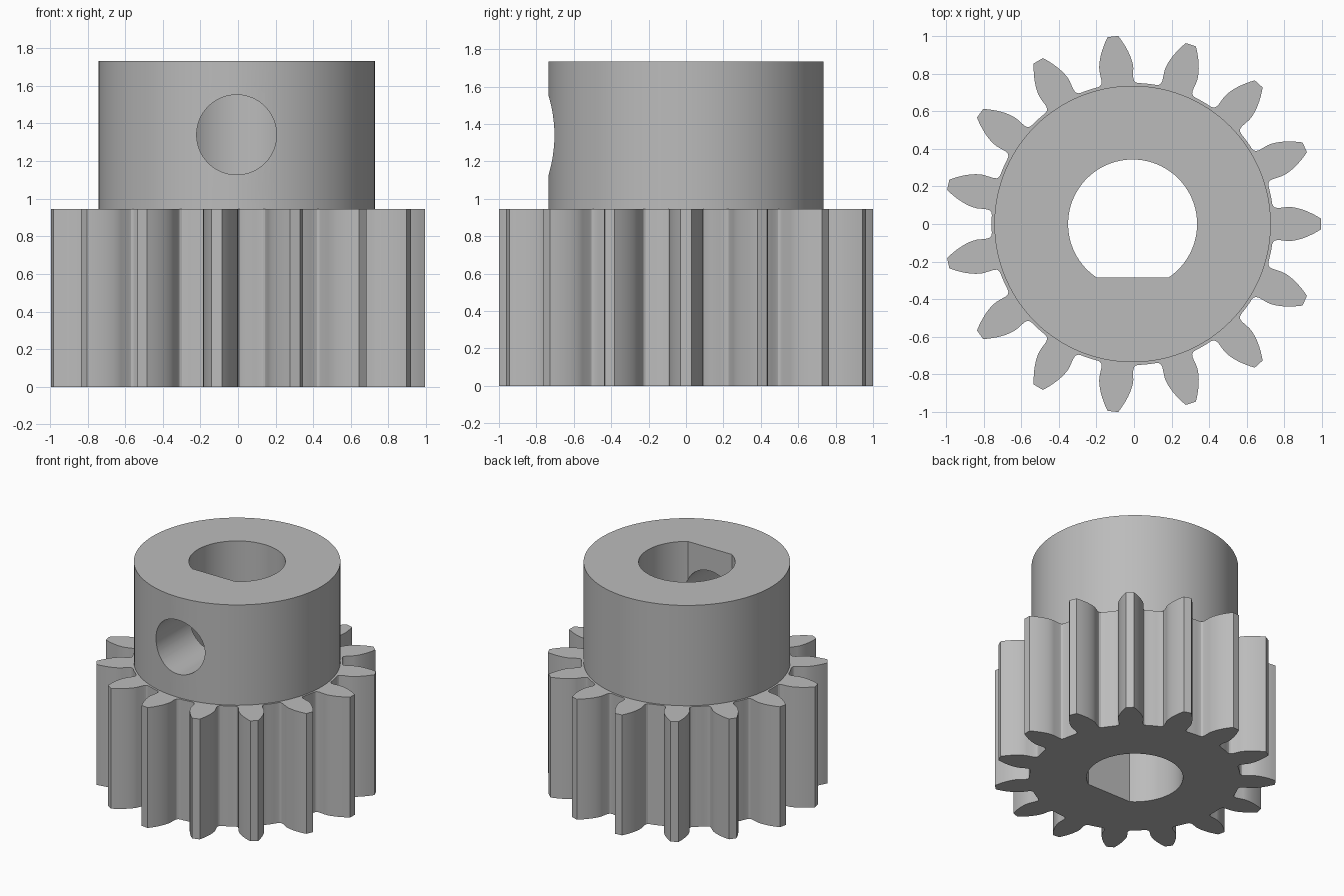
import bpy
import bmesh
from math import acos, asin, cos, pi, sin, tan, radians
from mathutils import Matrix

cube = bpy.data.objects.get("Cube")
if cube:
    bpy.data.objects.remove(cube, do_unlink=True)

CX = -0.0075                      # axis of the gear
TEETH = 15
TIP_R, BASE_R, ROOT_R = 1.0026, 0.8316, 0.75
BASE_HALF_ANGLE = 0.109           # half thickness of a tooth at the base circle
GEAR_TOP, HUB_TOP, HUB_R = 0.945, 1.733, 0.735
BORE_R, FLAT_Y = 0.343, -0.285
SCREW_R, SCREW_Z = 0.2125, 1.34

steel = bpy.data.materials.new("grey_steel")
steel.use_nodes = True
colour = (0.5, 0.5, 0.5, 1)
steel.diffuse_color = colour
steel.node_tree.nodes["Principled BSDF"].inputs["Base Color"].default_value = colour


def prism(name, outline, z0, z1):
    """Extrude a closed outline (x, y) from z0 to z1."""
    bm = bmesh.new()
    face = bm.faces.new([bm.verts.new((x, y, z0)) for x, y in outline])
    up = bmesh.ops.extrude_face_region(bm, geom=[face])["geom"]
    verts = [v for v in up if isinstance(v, bmesh.types.BMVert)]
    bmesh.ops.translate(bm, verts=verts, vec=(0, 0, z1 - z0))
    bmesh.ops.recalc_face_normals(bm, faces=bm.faces)
    mesh = bpy.data.meshes.new(name)
    bm.to_mesh(mesh)
    bm.free()
    mesh.materials.append(steel)
    obj = bpy.data.objects.new(name, mesh)
    bpy.context.collection.objects.link(obj)
    return obj


def arc(radius, start, end, count):
    return [(CX + radius * cos(start + (end - start) * i / count),
             radius * sin(start + (end - start) * i / count)) for i in range(count + 1)]


def combine(target, other, operation):
    """Apply a boolean and discard the helper."""
    other.hide_render = True
    mod = target.modifiers.new(operation, 'BOOLEAN')
    mod.operation, mod.solver, mod.object = operation, 'EXACT', other
    bpy.context.view_layer.objects.active = target
    bpy.ops.object.modifier_apply(modifier=mod.name)
    bpy.data.objects.remove(other, do_unlink=True)


# Half of one tooth: root fillet, undercut, then involute flank to the tip
flank = [(ROOT_R, 0.146), (0.753, 0.128), (0.762, 0.115), (0.78, BASE_HALF_ANGLE)]
steps = 8
for i in range(steps + 1):
    r = BASE_R + (TIP_R - BASE_R) * i / steps
    a = acos(BASE_R / r)
    flank.append((r, BASE_HALF_ANGLE - (tan(a) - a)))

# Full gear outline, with root arcs between the teeth
outline = []
pitch = 2 * pi / TEETH
for t in range(TEETH):
    mid = t * pitch
    tooth = [(r, mid - a) for r, a in flank] + [(r, mid + a) for r, a in reversed(flank)]
    outline += [(CX + r * cos(a), r * sin(a)) for r, a in tooth]
    edge = flank[0][1]
    outline += arc(ROOT_R, mid + edge, mid + pitch - edge, 4)[1:-1]

gear = prism("pinion_gear", outline, 0, GEAR_TOP)

# Hub rising out of the toothed part
hub = prism("hub", arc(HUB_R, 0, 2 * pi, 120)[:-1], GEAR_TOP / 2, HUB_TOP)
combine(gear, hub, 'UNION')

# D-shaped shaft bore with its flat at the front
flat = asin(FLAT_Y / BORE_R)
bore = prism("bore_cutter", arc(BORE_R, flat, pi - flat, 80), -0.2, HUB_TOP + 0.2)
combine(gear, bore, 'DIFFERENCE')

# Set screw hole from the front of the hub into the bore
screw = prism("screw_hole_cutter", arc(SCREW_R, 0, 2 * pi, 64)[:-1], 0.1, 1.1)
screw.data.transform(Matrix.Translation((0, 0, SCREW_Z)) @ Matrix.Rotation(pi / 2, 4, 'X'))
combine(gear, screw, 'DIFFERENCE')

bpy.ops.object.select_all(action='DESELECT')
gear.select_set(True)
bpy.context.view_layer.objects.active = gear
bpy.ops.object.shade_smooth_by_angle(angle=radians(25))
